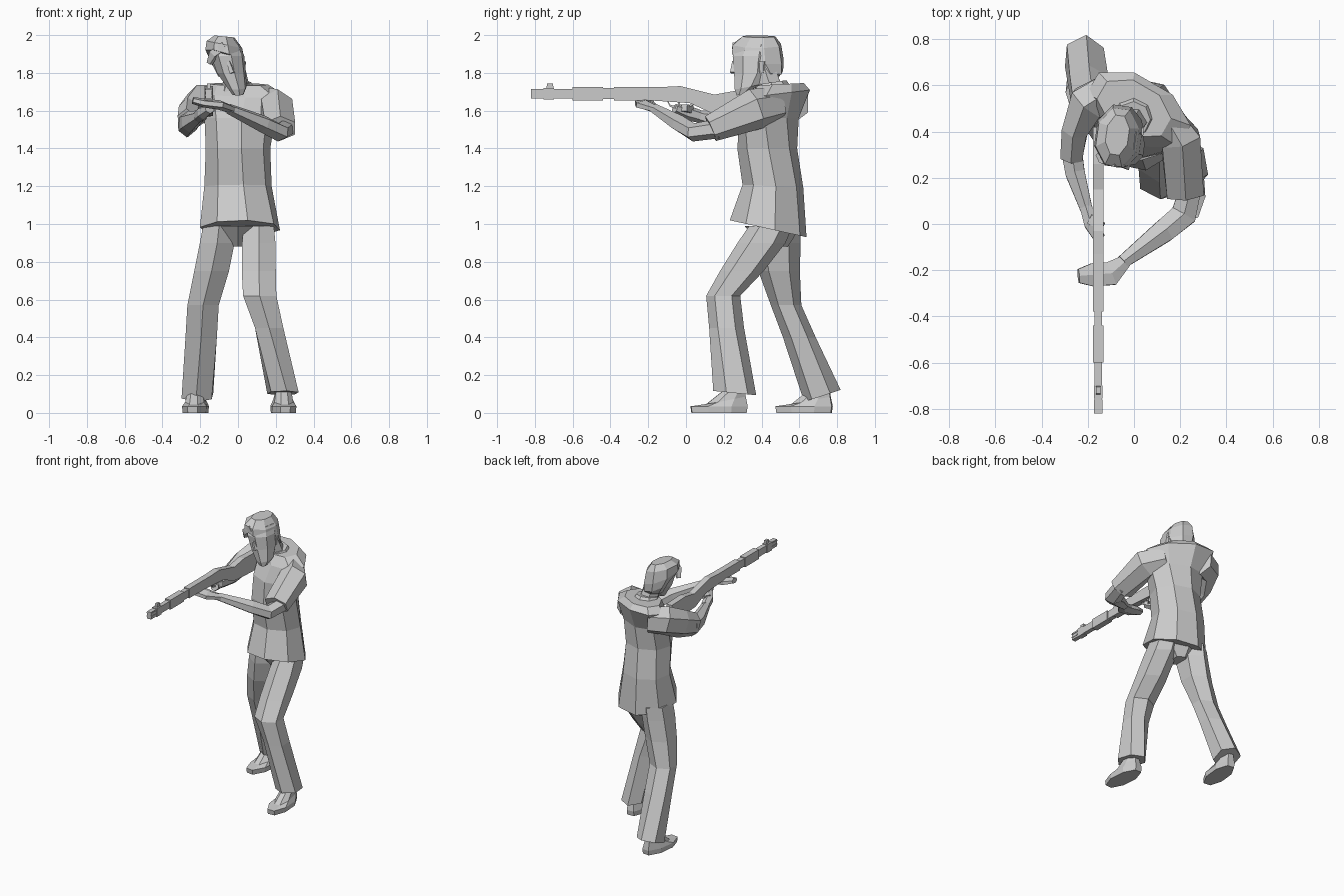
import bpy, bmesh, math
from mathutils import Vector


def make(name, bm):
    bmesh.ops.recalc_face_normals(bm, faces=bm.faces)
    me = bpy.data.meshes.new(name)
    bm.to_mesh(me)
    bm.free()
    ob = bpy.data.objects.new(name, me)
    bpy.context.collection.objects.link(ob)
    return ob


def skin(name, rings):
    """Join rings of points with quads and cap both ends."""
    bm = bmesh.new()
    loops = [[bm.verts.new(p) for p in r] for r in rings]
    n = len(loops[0])
    for a, b in zip(loops, loops[1:]):
        for i in range(n):
            j = (i + 1) % n
            bm.faces.new((a[i], a[j], b[j], b[i]))
    bm.faces.new(loops[0])
    bm.faces.new(loops[-1])
    return make(name, bm)


def ngon(n):
    k = math.cos(math.pi / n)
    return [(math.cos((i + .5) * math.tau / n) / k, math.sin((i + .5) * math.tau / n) / k)
            for i in range(n)]


def stack(name, secs, n=8):
    """Level rings: x, y, z, half width, half depth, yaw, slope along y, slope along x."""
    rings = []
    for s in secs:
        x, y, z, rx, ry, yaw, sy, sx = (list(s) + [0, 0, 0])[:8]
        c, d = math.cos(math.radians(yaw)), math.sin(math.radians(yaw))
        ring = []
        for u, v in ngon(n):
            u, v = u * rx, v * ry
            dx, dy = u * c - v * d, u * d + v * c
            ring.append((x + dx, y + dy, z + sy * dy + sx * dx))
        rings.append(ring)
    return skin(name, rings)


def tube(name, secs, n=6):
    """Rings square to a path: x, y, z, half width, half height."""
    pts = [Vector(s[:3]) for s in secs]
    rings = []
    for i, s in enumerate(secs):
        d = (pts[min(i + 1, len(pts) - 1)] - pts[max(i - 1, 0)]).normalized()
        side = d.cross(Vector((0, 0, 1))).normalized()
        up = side.cross(d)
        rings.append([pts[i] + side * u * s[3] + up * v * s[4] for u, v in ngon(n)])
    return skin(name, rings)


def extrude(name, profile, x, w):
    """Side profile of (y, z) points, extruded across x."""
    return skin(name, [[(x + s * w / 2, y, z) for y, z in profile] for s in (-1, 1)])


# jacket body, twisted so that the right shoulder sits back
stack("jacket", [
    (.01, .435, .975, .2, .19, -12, -.22),
    (0, .46, 1.2, .168, .148, -15, -.05),
    (0, .43, 1.4, .16, .145, -18),
    (.01, .44, 1.56, .18, .138, -25),
    (.02, .495, 1.69, .23, .13, -30, .12),
    (.0, .5, 1.74, .16, .105, -30, .05)])

# trousers
stack("left_trouser", [
    (.11, .45, .99, .08, .1),
    (.11, .40, .9, .088, .11),
    (.11, .295, .75, .09, .1),
    (.115, .197, .62, .088, .078),
    (.165, .215, .45, .075, .08),
    (.238, .258, .105, .074, .1, 10, -.1)], 6)
stack("right_trouser", [
    (-.1, .48, .99, .085, .11),
    (-.11, .48, .9, .092, .11),
    (-.14, .493, .75, .092, .095),
    (-.185, .53, .57, .083, .07),
    (-.195, .60, .40, .083, .075),
    (-.215, .722, .09, .08, .084, -5, .33)], 6)
stack("seat_of_trousers", [(0, .47, .88, .045, .06), (0, .46, .99, .14, .13)], 6)

# shoes: sole outline rings narrowing to the ankle
for name, x, y, yaw in (("left_shoe", .24, .175, 4), ("right_shoe", -.225, .625, -6)):
    stack(name, [
        (x, y, 0, .062, .145, yaw),
        (x, y, .035, .065, .15, yaw),
        (x, y + .035, .065, .05, .105, yaw, .2),
        (x, y + .08, .12, .04, .055, yaw)])

# left arm, folded under the rifle, in a wide sleeve
tube("left_sleeve", [
    (.12, .49, 1.635, .06, .08),
    (.2, .37, 1.61, .085, .095),
    (.222, .13, 1.505, .08, .062)])
tube("left_forearm", [
    (.25, .17, 1.505, .045, .045),
    (.215, .04, 1.485, .056, .042),
    (.13, -.03, 1.53, .05, .04),
    (-.05, -.165, 1.61, .028, .024)])
tube("left_hand", [
    (-.03, -.155, 1.605, .025, .018),
    (-.1, -.215, 1.63, .052, .022),
    (-.18, -.22, 1.64, .05, .02),
    (-.24, -.225, 1.655, .03, .016)])

# right arm, reaching to the trigger
tube("right_sleeve", [
    (-.10, .58, 1.64, .075, .085),
    (-.2, .525, 1.635, .08, .09),
    (-.255, .41, 1.58, .055, .085),
    (-.27, .29, 1.535, .048, .07)])
tube("right_forearm", [
    (-.272, .33, 1.53, .045, .062),
    (-.255, .22, 1.54, .042, .05),
    (-.205, .06, 1.57, .026, .028)])
tube("right_hand", [
    (-.207, .07, 1.57, .026, .03),
    (-.185, .0, 1.59, .03, .034),
    (-.15, -.06, 1.61, .025, .022)])
tube("right_fingers", [(-.19, .02, 1.605, .022, .022), (-.135, -.01, 1.615, .018, .018)], 4)

# neck, collar and head, the head leaning toward the rifle
tube("neck", [(.0, .46, 1.69, .06, .055), (-.03, .41, 1.84, .055, .055)])
stack("collar", [(0, .47, 1.70, .1, .09, -25, .1), (-.005, .455, 1.75, .07, .07, -25, .15)])
stack("face", [
    (.0, .295, 1.685, .028, .025, -8, .15),
    (-.005, .325, 1.725, .048, .065, -8, .2),
    (-.035, .35, 1.80, .072, .092, -8),
    (-.055, .355, 1.89, .083, .104, -8),
    (-.065, .37, 1.95, .07, .09, -8)])
tube("nose", [(-.05, .255, 1.86, .008, .008), (-.03, .248, 1.80, .012, .012)], 4)
stack("hair", [
    (-.04, .435, 1.78, .062, .055, -8),
    (-.055, .425, 1.83, .086, .085, -8, -.3, -.3),
    (-.068, .38, 1.885, .098, .133, -8, -.15, -.3),
    (-.072, .375, 1.95, .088, .124, -8, 0, -.2),
    (-.072, .385, 1.993, .048, .085, -8, 0, -.1)])
tube("fringe", [
    (-.07, .275, 1.945, .03, .02), (-.13, .282, 1.9, .022, .02), (-.15, .3, 1.85, .012, .012)], 4)
stack("ear", [(.03, .4, 1.80, .008, .015), (.03, .4, 1.86, .012, .022)], 6)

# rifle: square sections along the barrel
RX = -.155
for name, a, b, w, h in (("barrel", -.82, -.59, .016, .026), ("muzzle_band", -.755, -.70, .019, .031),
                         ("front_handguard", -.6, -.44, .022, .035), ("barrel_band", -.44, -.38, .017, .029),
                         ("handguard", -.38, -.15, .022, .035)):
    tube(name, [(RX, a, 1.69, w, h), (RX, b, 1.69, w, h)], 4)
extrude("stock", [(-.2, 1.655), (-.2, 1.725), (-.13, 1.725), (-.03, 1.73), (.15, 1.685), (.26, 1.705),
                  (.42, 1.7), (.42, 1.57), (.27, 1.575), (.14, 1.585), (.02, 1.64)], RX, .045)
extrude("front_sight", [(-.74, 1.71), (-.735, 1.745), (-.705, 1.745), (-.70, 1.71)], RX, .018)
for z in (1.678, 1.702):
    extrude("muzzle_prong", [(-.82, z), (-.82, z + .008), (-.76, z + .008), (-.76, z)], RX, .038)
# trigger guard as a bent strip
guard = [(-.10, 1.65), (-.085, 1.62), (-.03, 1.605), (.02, 1.62), (.04, 1.63)]
extrude("trigger_guard", guard + [(y, z + .012) for y, z in reversed(guard)], RX, .018)
extrude("trigger", [(-.04, 1.65), (-.03, 1.65), (-.035, 1.618), (-.045, 1.62)], RX, .01)
